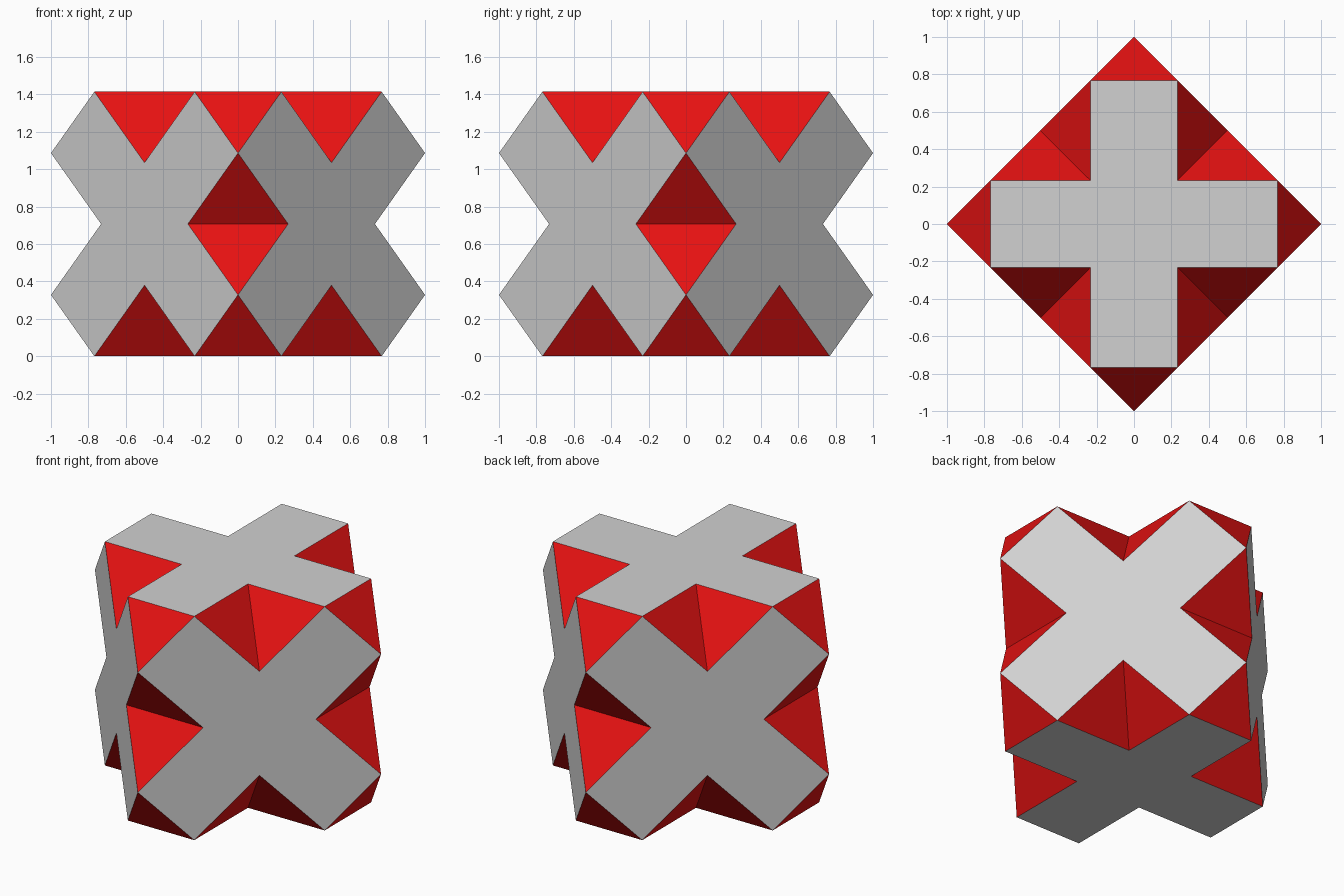
import bpy, bmesh, math
from itertools import product
from mathutils import Matrix, Vector

if "Cube" in bpy.data.objects:
    bpy.data.objects.remove(bpy.data.objects["Cube"])

A = math.sqrt(0.5)        # half side of the cube
U = 0.232 * math.sqrt(2)  # corner cut, also distance of the inner cross corners
E = A - U                 # end of the arms along each cube edge


def material(name, color):
    m = bpy.data.materials.new(name)
    m.diffuse_color = (*color, 1)
    m.use_nodes = True
    m.node_tree.nodes["Principled BSDF"].inputs["Base Color"].default_value = m.diffuse_color
    return m


bm = bmesh.new()


def face(points, slot):
    f = bm.faces.new([bm.verts.new(p) for p in points])
    f.material_index = slot


def point(axis_values):
    p = Vector((0, 0, 0))
    for axis, value in axis_values:
        p[axis] = value
    return p


for axis in range(3):
    i, j = (axis + 1) % 3, (axis + 2) % 3
    for s in (-1, 1):
        # grey cross on each cube side
        outline = []
        for k in range(4):
            c, d = [(1, 0), (0, 1), (-1, 0), (0, -1)][k]
            for x, y in ((A, -E), (U, 0), (A, E)):
                outline.append(point([(axis, s * A), (i, c * x - d * y), (j, d * x + c * y)]))
        face(outline, 0)
    # red notches on the four cube edges parallel to this axis
    for si, sj, s in product((-1, 1), repeat=3):
        face([point([(axis, s * E), (i, si * A), (j, sj * A)]),
              point([(i, si * A), (j, sj * U)]),
              point([(i, si * U), (j, sj * A)])], 1)

# red cut corners
for signs in product((-1, 1), repeat=3):
    face([Vector([signs[n] * (E if n == k else A) for n in range(3)]) for k in range(3)], 1)

bmesh.ops.remove_doubles(bm, verts=bm.verts, dist=1e-4)
bmesh.ops.recalc_face_normals(bm, faces=bm.faces)
# stand on the ground with the cube corners along x and y
bm.transform(Matrix.Translation((0, 0, A)) @ Matrix.Rotation(math.pi / 4, 4, 'Z'))

mesh = bpy.data.meshes.new("notched_cube")
bm.to_mesh(mesh)
bm.free()
mesh.materials.append(material("light grey", (0.64, 0.64, 0.64)))
mesh.materials.append(material("red", (0.8, 0.006, 0.006)))
bpy.context.collection.objects.link(bpy.data.objects.new("notched_cube", mesh))
